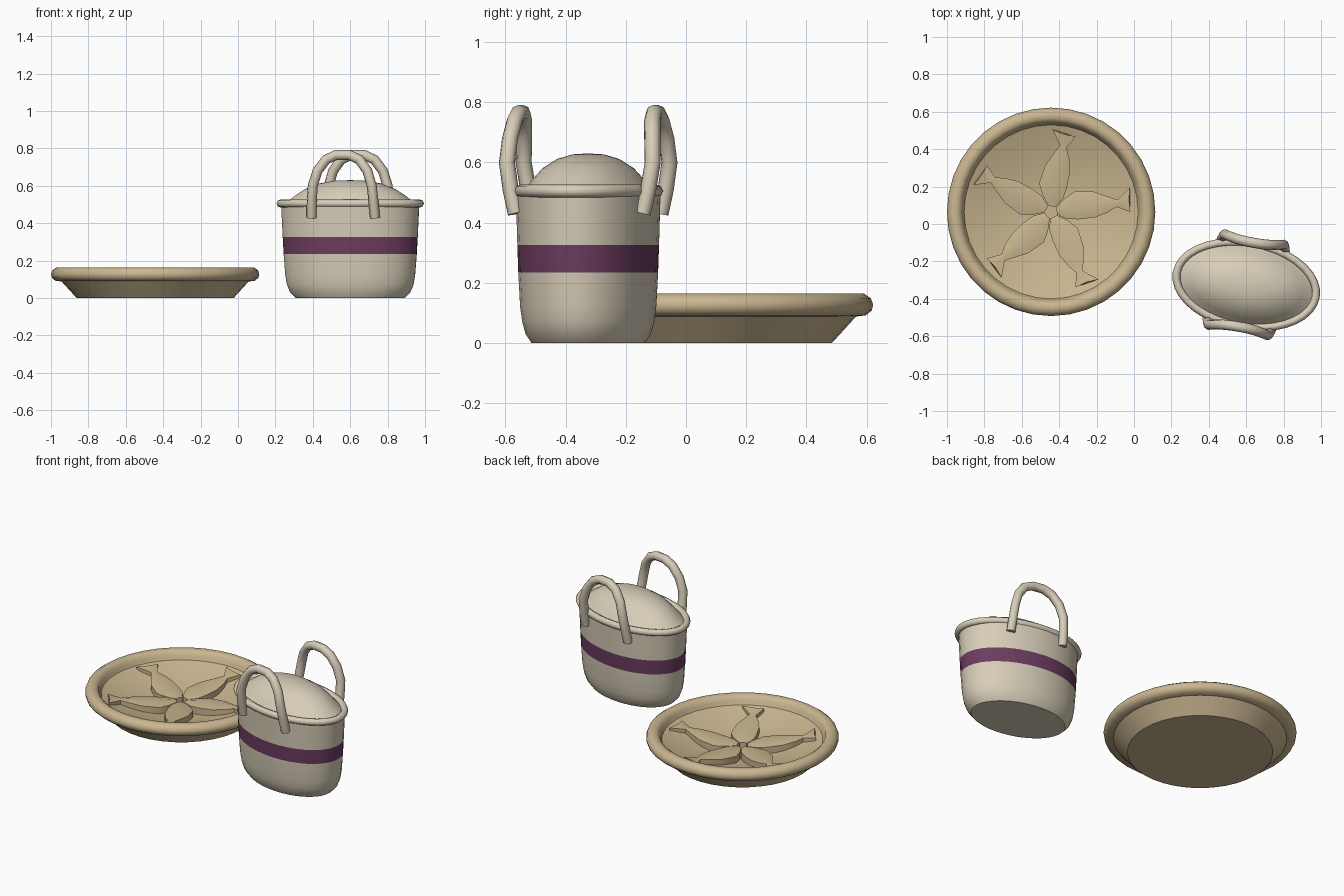
import bpy, bmesh, math
from mathutils import Vector

cube = bpy.data.objects.get("Cube")
if cube:
    bpy.data.objects.remove(cube, do_unlink=True)

SEGMENTS = 36
DISH = (-0.443, 0.065, 0)
BASKET = (0.6, -0.325, 0)
TURN = math.radians(-10)


def material(name, rgb):
    m = bpy.data.materials.new(name)
    m.use_nodes = True
    m.diffuse_color = (*rgb, 1)
    shader = m.node_tree.nodes["Principled BSDF"]
    shader.inputs["Base Color"].default_value = (*rgb, 1)
    shader.inputs["Roughness"].default_value = 0.8
    return m


tan = material("tan clay", (0.59, 0.47, 0.28))
cream = material("cream clay", (0.68, 0.61, 0.48))
purple = material("purple band", (0.15, 0.045, 0.115))


def finish(bm, name, mats, place, turn=0, angle=40):
    """Turn a bmesh into a placed, smooth-shaded object."""
    bmesh.ops.remove_doubles(bm, verts=bm.verts, dist=0.0001)
    bmesh.ops.recalc_face_normals(bm, faces=bm.faces)
    mesh = bpy.data.meshes.new(name)
    bm.to_mesh(mesh)
    bm.free()
    ob = bpy.data.objects.new(name, mesh)
    bpy.context.collection.objects.link(ob)
    for m in mats:
        mesh.materials.append(m)
    ob.location = place
    ob.rotation_euler.z = turn
    bpy.ops.object.select_all(action="DESELECT")
    ob.select_set(True)
    bpy.context.view_layer.objects.active = ob
    bpy.ops.object.shade_smooth_by_angle(angle=math.radians(angle))
    return ob


def skin(bm, rings, closed=False):
    """Bridge a series of equal loops of points with quads."""
    loops = [[bm.verts.new(p) for p in ring] for ring in rings]
    pairs = list(zip(loops, loops[1:]))
    if closed:
        pairs.append((loops[-1], loops[0]))
    for a, b in pairs:
        for i in range(len(a)):
            j = (i + 1) % len(a)
            bm.faces.new((a[i], a[j], b[j], b[i]))
    return loops


def oval(rx, ry, z):
    steps = [math.tau * i / SEGMENTS for i in range(SEGMENTS)]
    return [(rx * math.cos(t), ry * math.sin(t), z) for t in steps]


def tube(bm, path, radius, side, sides=8, closed=False):
    """Sweep a round section along a path; side helps orient the section."""
    rings = []
    n = len(path)
    for i, p in enumerate(path):
        ahead = path[(i + 1) % n] if closed else path[min(i + 1, n - 1)]
        behind = path[i - 1] if closed else path[max(i - 1, 0)]
        d = (ahead - behind).normalized()
        u = d.cross(side).normalized()
        w = d.cross(u)
        angles = [math.tau * k / sides for k in range(sides)]
        rings.append([p + radius * (u * math.cos(a) + w * math.sin(a)) for a in angles])
    loops = skin(bm, rings, closed)
    if not closed:
        bm.faces.new(loops[0])
        bm.faces.new(loops[-1])


# Round dish with a rolled rim and a concave inside
def floor_height(r):
    return 0.025 + 0.088 * (r / 0.465) ** 2


profile = [(0, 0), (0.42, 0), (0.5, 0.088), (0.533, 0.092), (0.552, 0.108),
           (0.557, 0.128), (0.549, 0.149), (0.527, 0.164), (0.5, 0.163),
           (0.482, 0.15), (0.474, 0.13)]
profile += [(r, floor_height(r)) for r in (0.465, 0.4, 0.3, 0.2, 0.1, 0)]
bm = bmesh.new()
skin(bm, [oval(r, r, z) for r, z in profile])
finish(bm, "dish", [tan], DISH)

# Five raised fish, heads at the centre, tails at the rim
# station: right edge u, v; ridge u; left edge u, v
STATIONS = [(0.03, -0.02, 0.03, 0.03, 0.02),
            (0.08, -0.05, 0.08, 0.08, 0.06),
            (0.14, -0.06, 0.14, 0.14, 0.09),
            (0.23, -0.062, 0.24, 0.24, 0.075),
            (0.30, -0.045, 0.31, 0.32, 0.035),
            (0.35, -0.022, 0.355, 0.36, 0.015),
            (0.42, -0.06, 0.42, 0.435, 0.07)]


def fish_section(ur, vr, um, ul, vl):
    width = vl - vr
    ridge = min(0.014, width * 0.12) if um < 0.4 else 0.003
    points = []
    for u, v, lift in ((ur, vr, 0), (um, (vr + vl) / 2, ridge), (ul, vl, 0)):
        points.append((u, v, 0.073 + 0.045 * (u / 0.43) ** 2 + lift))
    for u, v in ((ul, vl), (ur, vr)):
        points.append((u, v, floor_height(math.hypot(u, v)) - 0.01))
    return points


for k in range(5):
    bm = bmesh.new()
    loops = skin(bm, [fish_section(*s) for s in STATIONS])
    bm.faces.new(loops[0])
    bm.faces.new(loops[-1])
    finish(bm, f"fish_{k + 1}", [tan], DISH, math.radians(8 + 72 * k))

# Oval basket body with a painted band
BAND = (0.235, 0.325)
bm = bmesh.new()
skin(bm, [oval(*r) for r in (
    (0, 0, 0), (0.295, 0.185, 0), (0.325, 0.204, 0.03), (0.342, 0.215, 0.07),
    (0.351, 0.222, 0.12), (0.36, 0.228, BAND[0]), (0.365, 0.231, BAND[1]),
    (0.374, 0.236, 0.505), (0.33, 0.2, 0.505))])
for f in bm.faces:
    f.material_index = int(BAND[0] < f.calc_center_median().z < BAND[1])
finish(bm, "basket_body", [cream, purple], BASKET, TURN)

# Rolled rim
bm = bmesh.new()
path = [Vector(p) for p in oval(0.378, 0.222, 0.505)]
tube(bm, path, 0.021, Vector((0, 0, 1)), closed=True)
finish(bm, "basket_rim", [cream], BASKET, TURN, 60)

# Domed lid
bm = bmesh.new()
LID = [(1.06, 0.505), (1, 0.518), (0.9, 0.545), (0.74, 0.581),
       (0.5, 0.612), (0.25, 0.627), (0, 0.63)]
skin(bm, [oval(0.335 * s, 0.2 * s, z) for s, z in LID])
finish(bm, "lid", [cream], BASKET, TURN)

# Arched handles, front and back
HALF = [(0.172, 0.214, 0.43), (0.168, 0.232, 0.51), (0.16, 0.246, 0.6),
        (0.135, 0.24, 0.68), (0.09, 0.232, 0.74), (0.035, 0.228, 0.765)]
for name, sign in (("front_handle", -1), ("back_handle", 1)):
    half = [Vector((x, sign * y, z)) for x, y, z in HALF]
    path = half + [Vector((-p.x, p.y, p.z)) for p in reversed(half)]
    bm = bmesh.new()
    tube(bm, path, 0.027, Vector((0, 1, 0)))
    finish(bm, name, [cream], BASKET, TURN, 60)
